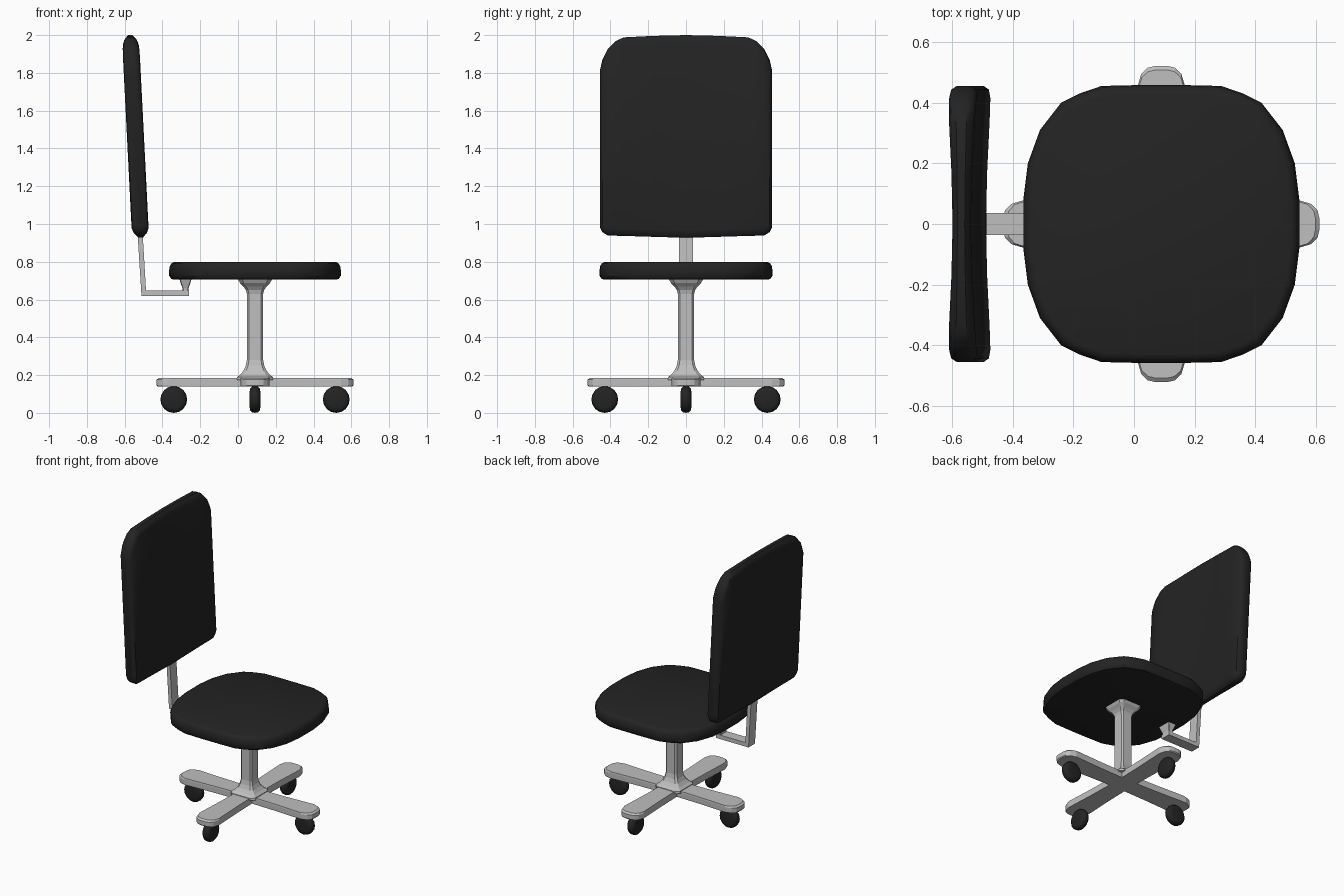
import bpy, bmesh, math
from mathutils import Matrix

if "Cube" in bpy.data.objects:
    bpy.data.objects.remove(bpy.data.objects["Cube"])

CX = 0.09  # centre of seat, column and base


def material(name, v):
    m = bpy.data.materials.new(name)
    m.diffuse_color = (v, v, v, 1)
    m.use_nodes = True
    m.node_tree.nodes["Principled BSDF"].inputs["Base Color"].default_value = m.diffuse_color
    return m


BLACK = material("black fabric", 0.017)
METAL = material("grey metal", 0.52)


def loft(name, rings, mat, matrix=None, smooth=None):
    """Skin a list of equal-length point rings and cap both ends."""
    bm = bmesh.new()
    vs = [[bm.verts.new(p) for p in r] for r in rings]
    n = len(vs[0])
    for a, b in zip(vs, vs[1:]):
        for i in range(n):
            j = (i + 1) % n
            bm.faces.new((a[i], a[j], b[j], b[i]))
    bm.faces.new(vs[0][::-1])
    bm.faces.new(vs[-1])
    if matrix:
        bm.transform(matrix)
    bmesh.ops.recalc_face_normals(bm, faces=bm.faces[:])
    me = bpy.data.meshes.new(name)
    bm.to_mesh(me)
    bm.free()
    me.materials.append(mat)
    ob = bpy.data.objects.new(name, me)
    bpy.context.collection.objects.link(ob)
    if smooth:
        bpy.ops.object.select_all(action='DESELECT')
        ob.select_set(True)
        bpy.context.view_layer.objects.active = ob
        bpy.ops.object.shade_smooth_by_angle(angle=math.radians(smooth))
    return ob


def four_way(q):
    """Complete an outline from its first quadrant, ordered from +x to +y."""
    h = q + [(-x, y) for x, y in q[::-1] if x > 0]
    return h + [(x, -y) for x, y in h[::-1] if y > 0 or x == 0]


def chamfered(hx, hy, z, c, cx=0):
    return [(cx + x, y, z) for x, y in four_way([(hx, hy - c), (hx - c, hy)])]


# Seat: rounded square cushion with soft rim
quad = [(.455, .08), (.44, .2), (.40, .31), (.33, .40), (.27, .43), (.197, .455), (.07, .458)]
outline = four_way(quad)
rings = []
for z, inset in ((.705, .03), (.709, .012), (.725, .001), (.752, 0), (.778, .004), (.793, .014), (.80, .03)):
    s = 1 - inset / .455
    rings.append([(CX + x * s, y * s, z) for x, y in outline])
loft("seat", rings, BLACK, smooth=35)

# Backrest: leaning slab, thinner in the middle, big rounded upper corners
half = [(.455, .98, 1.815, .025), (.443, .957, 1.87, .041), (.415, .94, 1.925, .045),
        (.375, .938, 1.967, .044), (.33, .937, 1.988, .042), (.17, .932, 1.996, .034)]
stations = half + [(0, .927, 2.0, .03)] + [(-y, b, t, h) for y, b, t, h in half[::-1]]
edge = [(-1, .04), (-.8, .014), (-.4, 0), (.4, 0), (.8, .014), (1, .04)]
rings = []
for y, b, t, h in stations:
    pts = [(k * h, b + d) for k, d in edge] + [(k * h, t - d) for k, d in edge[::-1]]
    rings.append([(-.517 - .053 * (z - .95) / 1.05 + dx, y, z) for dx, z in pts])
loft("backrest", rings, BLACK, smooth=35)

# Column: square post flaring into base and seat
prof = [(.175, .096), (.19, .094), (.205, .075), (.225, .06), (.25, .049), (.28, .043),
        (.63, .043), (.65, .048), (.67, .062), (.688, .08), (.707, .09)]
loft("column", [chamfered(r, r, z, r * .25, CX) for z, r in prof], METAL)

# Base: four arms with rounded ends
tip = [(.455, .078), (.495, .066), (.515, .045), (.521, .02)]
arm = [(.063, .063), (.25, .068)] + tip
arm += [(x, -y) for x, y in arm[::-1]]
cross = []
for k in range(4):
    a = k * math.pi / 2
    c, s = math.cos(a), math.sin(a)
    cross += [(x * c - y * s, x * s + y * c) for x, y in arm[::-1][1:]]


def cross_ring(z, s):
    return [(CX + x * s, y * s, z) for x, y in cross]


loft("base", [cross_ring(.14, .99), cross_ring(.146, 1), cross_ring(.176, 1), cross_ring(.186, .975)], METAL)

# Casters: rounded discs rolling along each arm
wheel_prof = [(-.028, .045), (-.025, .058), (-.015, .068), (0, .071), (.015, .068), (.025, .058), (.028, .045)]
wheel = [[(r * math.cos(i * math.pi / 8), t, r * math.sin(i * math.pi / 8)) for i in range(16)]
         for t, r in wheel_prof]
for k in range(4):
    m = (Matrix.Translation((CX, 0, .071)) @ Matrix.Rotation(k * math.pi / 2, 4, 'Z')
         @ Matrix.Translation((.43, 0, 0)))
    loft(f"caster_{k + 1}", wheel, BLACK, m, smooth=40)

# Backrest bracket: bent flat bar plus a flared foot under the seat
bar = [(-.533, .97), (-.511, .62), (-.26, .62), (-.26, .648), (-.487, .648), (-.506, .97)]
loft("backrest_bracket", [[(x, y, z) for x, z in bar] for y in (-.036, .036)], METAL)
loft("bracket_foot", [chamfered(hx, hy, z, .004, -.278) for z, hx, hy in
                      ((.64, .014, .033), (.66, .016, .035), (.685, .025, .043), (.708, .032, .05))], METAL)
